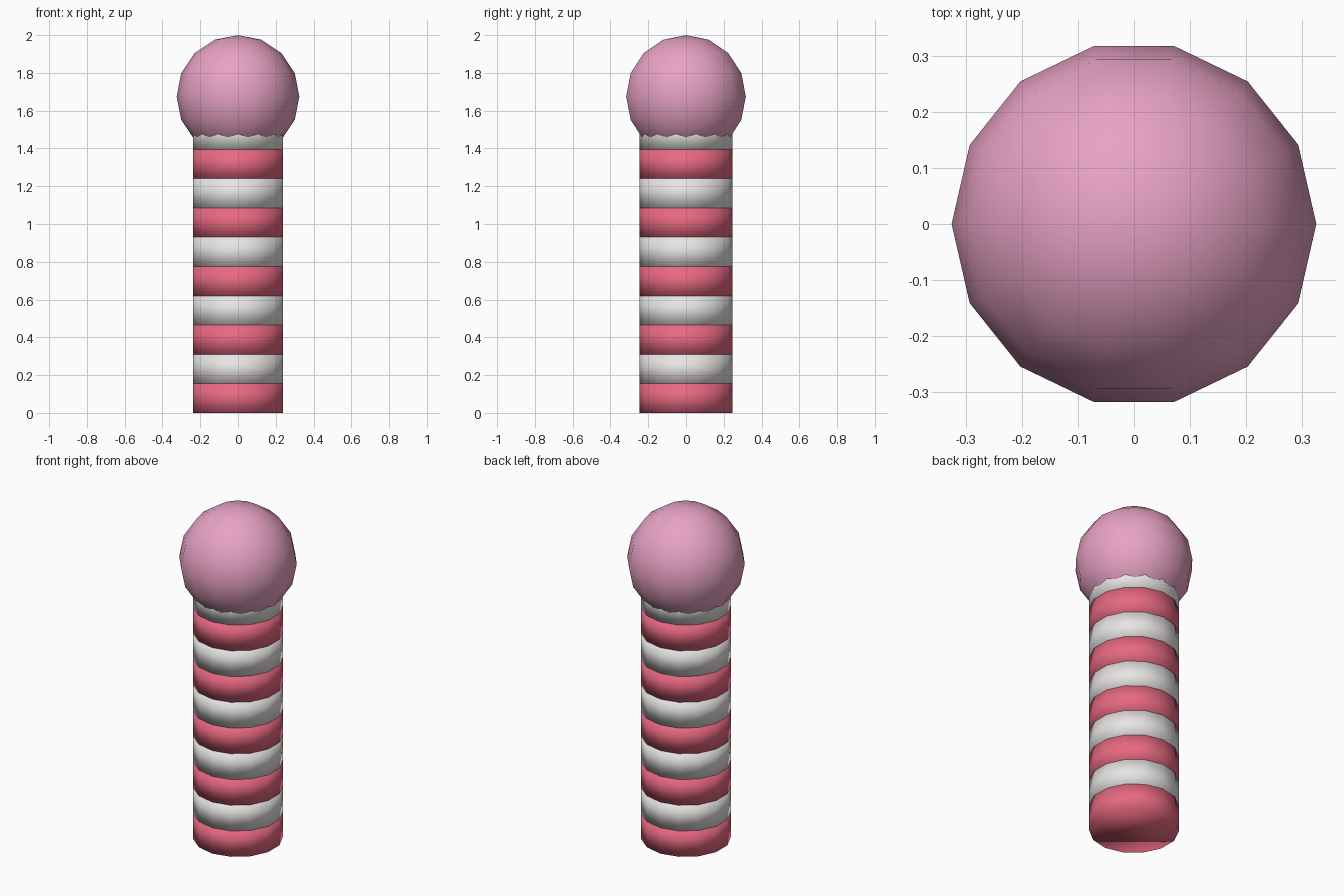
import bpy
import math

default = bpy.data.objects.get("Cube")
if default:
    bpy.data.objects.remove(default, do_unlink=True)

SIDES = 14
STRIPES = 10
STRIPE_HEIGHT = 0.155
POST_RADIUS = 0.245
BALL_RADIUS = 0.325


def make_material(name, rgb):
    mat = bpy.data.materials.new(name)
    mat.use_nodes = True
    color = (*rgb, 1.0)
    mat.diffuse_color = color
    mat.node_tree.nodes["Principled BSDF"].inputs["Base Color"].default_value = color
    return mat


def finish(name, mat):
    obj = bpy.context.object
    obj.name = name
    obj.data.materials.append(mat)
    bpy.ops.object.shade_smooth()
    return obj


red = make_material("rose red", (0.80, 0.14, 0.22))
white = make_material("warm white", (0.80, 0.78, 0.77))
pink = make_material("soft pink", (0.80, 0.36, 0.55))

# Post: a stack of softly shaded drums in alternating colours
for i in range(STRIPES):
    bpy.ops.mesh.primitive_cylinder_add(
        vertices=SIDES, radius=POST_RADIUS, depth=STRIPE_HEIGHT,
        location=(0, 0, (i + 0.5) * STRIPE_HEIGHT))
    finish(f"post_stripe_{i + 1}", white if i % 2 else red)

# Ball on top, turned so its corners line up with the post
bpy.ops.mesh.primitive_uv_sphere_add(
    segments=SIDES, ring_count=8, radius=BALL_RADIUS,
    location=(0, 0, 2 - BALL_RADIUS), rotation=(0, 0, math.pi / 2))
finish("top_ball", pink)
